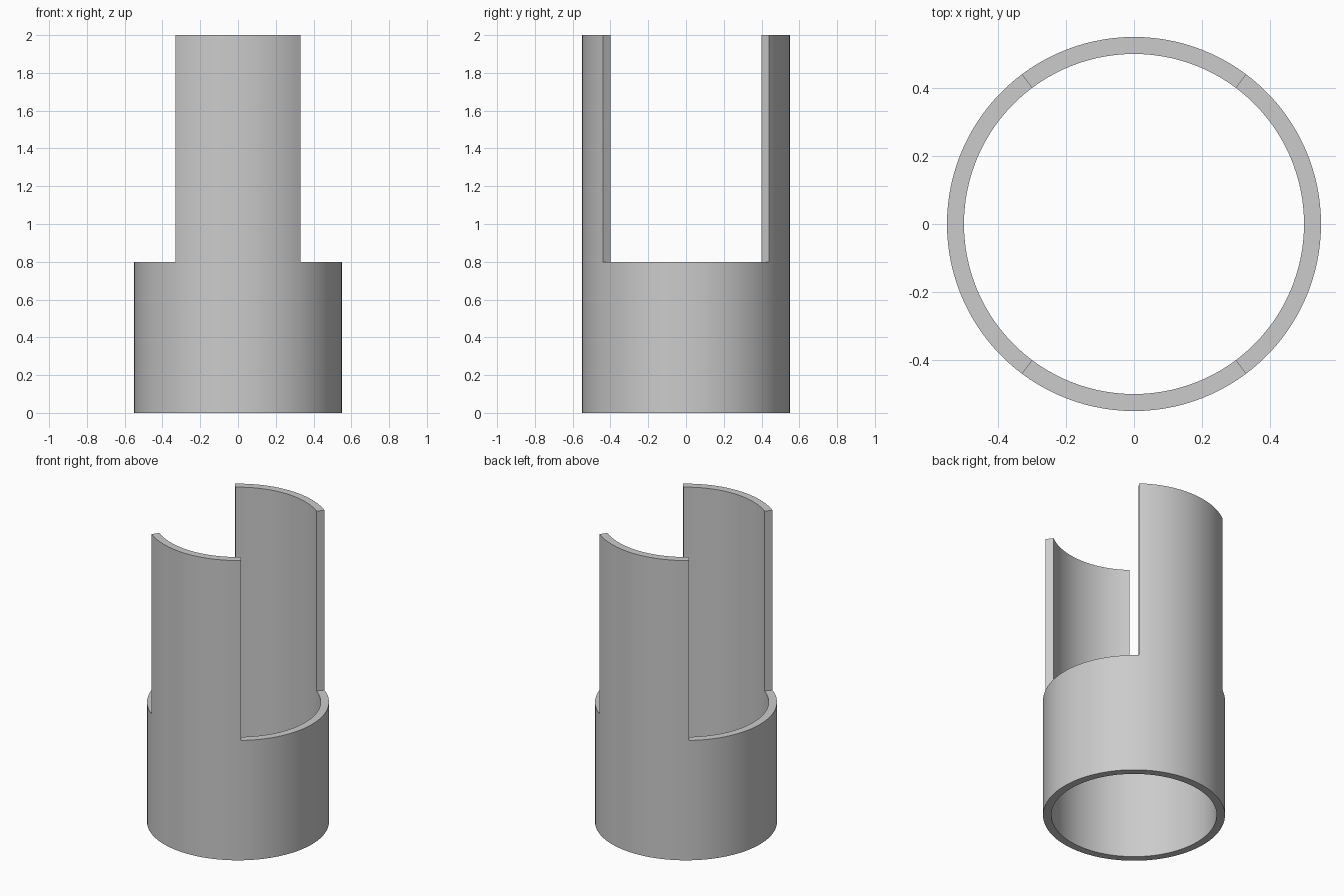
import bpy, bmesh, math

if "Cube" in bpy.data.objects:
    bpy.data.objects.remove(bpy.data.objects["Cube"])

R_OUT, R_IN = 0.55, 0.50
Z_BASE, Z_TOP = 0.8, 2.0
EDGE = math.atan2(0.44, 0.33)      # angle of the slot edges, cut radially
WALL_SEGS, GAP_SEGS = 24, 36


def span(a0, a1, n, tall):
    """Angular steps of one sector, tagged tall (wall) or short (slot)."""
    return [(a0 + (a1 - a0) * i / n, tall) for i in range(n)]


# alternating slots (sides) and tall walls (back, front)
steps = (span(-EDGE, EDGE, GAP_SEGS, False)
         + span(EDGE, math.pi - EDGE, WALL_SEGS, True)
         + span(math.pi - EDGE, math.pi + EDGE, GAP_SEGS, False)
         + span(math.pi + EDGE, 2 * math.pi - EDGE, WALL_SEGS, True))

bm = bmesh.new()
cache = {}
count = len(steps)


def vert(i, r, z):
    key = (i % count, r, z)
    if key not in cache:
        a = steps[i % count][0]
        cache[key] = bm.verts.new((r * math.cos(a), r * math.sin(a), z))
    return cache[key]


for i, (_, tall) in enumerate(steps):
    j = i + 1
    top = Z_TOP if tall else Z_BASE
    levels = [(0.0, Z_BASE)] + ([(Z_BASE, Z_TOP)] if tall else [])
    # outer and inner skins
    for z0, z1 in levels:
        for r in (R_OUT, R_IN):
            bm.faces.new([vert(i, r, z0), vert(j, r, z0), vert(j, r, z1), vert(i, r, z1)])
    # bottom and top rims
    for z in (0.0, top):
        bm.faces.new([vert(i, R_IN, z), vert(j, R_IN, z), vert(j, R_OUT, z), vert(i, R_OUT, z)])
    # upright slot edge wherever the height changes
    if tall != steps[i - 1][1]:
        bm.faces.new([vert(i, R_IN, Z_BASE), vert(i, R_OUT, Z_BASE),
                      vert(i, R_OUT, Z_TOP), vert(i, R_IN, Z_TOP)])

bmesh.ops.recalc_face_normals(bm, faces=bm.faces[:])
mesh = bpy.data.meshes.new("slotted_tube")
bm.to_mesh(mesh)
bm.free()
tube = bpy.data.objects.new("slotted_tube", mesh)
bpy.context.collection.objects.link(tube)

# smooth round skins, crisp rims
bpy.context.view_layer.objects.active = tube
tube.select_set(True)
bpy.ops.object.shade_smooth_by_angle(angle=math.radians(30))
